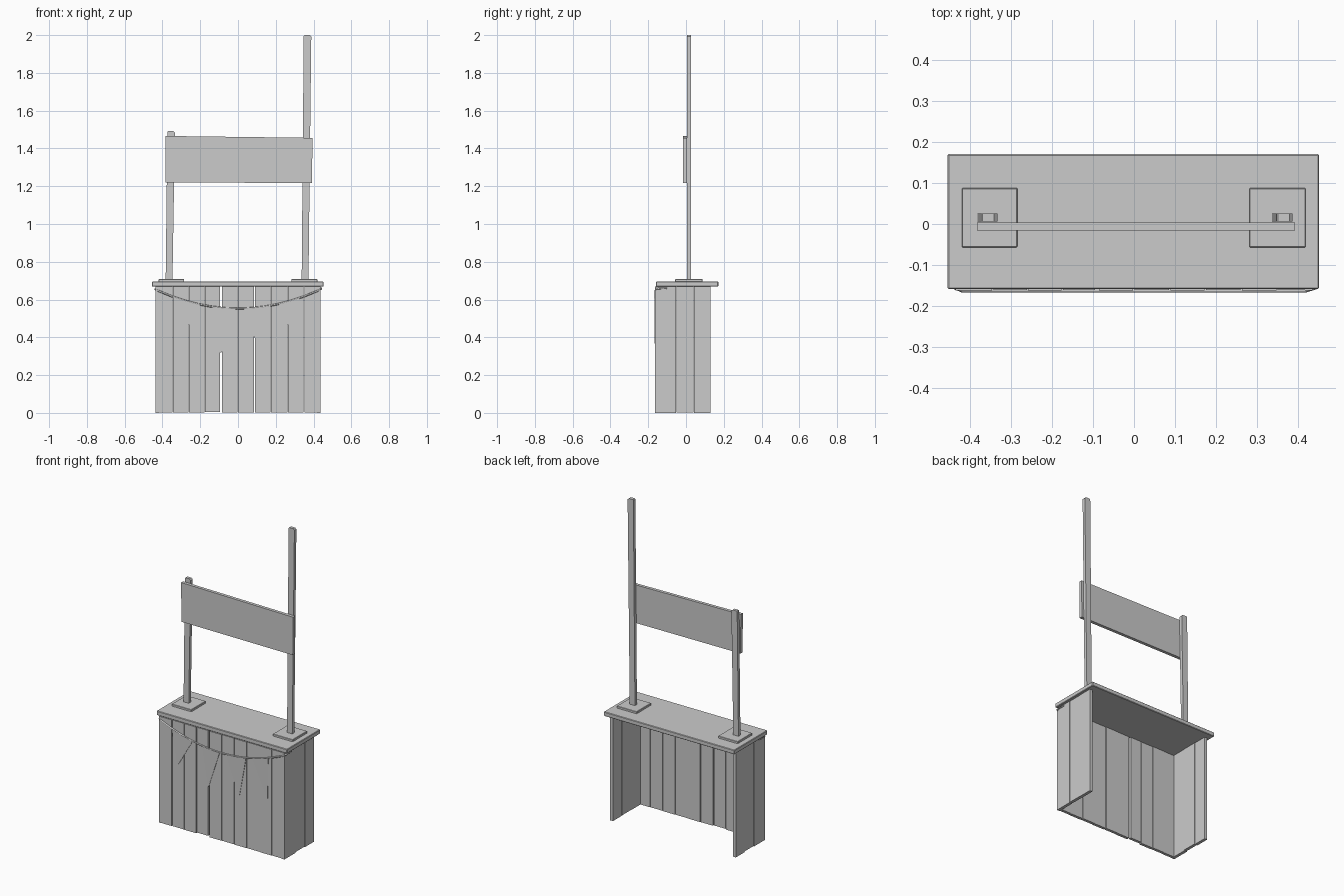
import bpy
import bmesh
from mathutils import Vector

cube = bpy.data.objects.get("Cube")
if cube:
    bpy.data.objects.remove(cube, do_unlink=True)

grey = bpy.data.materials.new("plain grey")
grey.use_nodes = True
COLOUR = (0.6, 0.6, 0.6, 1)
grey.diffuse_color = COLOUR
grey.node_tree.nodes["Principled BSDF"].inputs["Base Color"].default_value = COLOUR


def prism(name, outline, y0, y1, lean=0.0):
    """Extrude an (x, z) outline from y0 to y1; lean pushes the low points back."""
    bm = bmesh.new()
    top = max(z for x, z in outline)
    rings = [[bm.verts.new((x, y + lean * (top - z), z)) for x, z in outline] for y in (y0, y1)]
    bm.faces.new(rings[0])
    bm.faces.new(rings[1][::-1])
    n = len(outline)
    for i in range(n):
        j = (i + 1) % n
        bm.faces.new((rings[0][i], rings[1][i], rings[1][j], rings[0][j]))
    bmesh.ops.recalc_face_normals(bm, faces=bm.faces)
    mesh = bpy.data.meshes.new(name)
    bm.to_mesh(mesh)
    bm.free()
    mesh.materials.append(grey)
    obj = bpy.data.objects.new(name, mesh)
    bpy.context.collection.objects.link(obj)
    return obj


def box(name, x0, x1, y0, y1, z0, z1, bevel=0.0):
    obj = prism(name, [(x0, z0), (x1, z0), (x1, z1), (x0, z1)], y0, y1)
    if bevel:
        mod = obj.modifiers.new("worn edges", "BEVEL")
        mod.width = bevel
        mod.segments = 1
    return obj


# Front boards, with one open gap and slightly uneven faces
seams = [-0.435, -0.345, -0.26, -0.175, -0.086, 0.0, 0.088, 0.175, 0.263, 0.35, 0.435]
for i, (a, b) in enumerate(zip(seams, seams[1:])):
    gap = 0.010 if i == 3 else 0.002
    step = 0.002 * (i % 2)
    box(f"front_board_{i + 1}", a + 0.001, b - gap, -0.163 + step, -0.145 + step,
        0.006 if i == 3 else 0.001, 0.668)

# Side boards
side_seams = [-0.163, -0.05, 0.043, 0.131]
for side, sign in (("left", 1), ("right", -1)):
    for i, (a, b) in enumerate(zip(side_seams, side_seams[1:])):
        step = 0.002 * (i % 2)
        xs = sorted((sign * (0.418 - step), sign * (0.437 - step)))
        box(f"{side}_side_board_{i + 1}", *xs, a, b - 0.002, 0.003 * (i % 2), 0.668)

# Counter top and the post bases
box("counter_top", -0.456, 0.453, -0.159, 0.171, 0.668, 0.695, 0.003)
box("left_post_base", 0.282, 0.42, -0.057, 0.088, 0.69, 0.708, 0.002)
box("right_post_base", -0.421, -0.285, -0.057, 0.088, 0.69, 0.708, 0.002)


# Leaning posts with clipped tops
def post(name, low, high, height):
    c = 0.008
    prism(name, [(low, 0.7), (low + 0.036, 0.7), (high + 0.04, height - c),
                 (high + 0.04 - c, height), (high + c / 2, height), (high, height - c / 2)],
          0.006, 0.026)


post("left_post", 0.337, 0.348, 2.0)
post("right_post", -0.383, -0.374, 1.492)

# Sign board
prism("sign_board", [(-0.383, 1.22), (0.392, 1.217), (0.394, 1.456), (-0.384, 1.466)],
      -0.016, 0.004)

# Sagging rope whose ends wrap round the counter
rope = bpy.data.curves.new("bunting_rope", "CURVE")
rope.dimensions = "3D"
rope.bevel_depth = 0.005
rope.bevel_resolution = 1
rope.use_fill_caps = True
path = [(-0.438, -0.10, 0.655), (-0.436, -0.157, 0.653)]
for i in range(13):
    x = -0.42 + 0.07 * i
    path.append((x, -0.163, 0.552 + 0.53 * x * x))
path += [(0.442, -0.157, 0.658), (0.44, -0.10, 0.66)]
spline = rope.splines.new("POLY")
spline.points.add(len(path) - 1)
for point, co in zip(spline.points, path):
    point.co = (*Vector(co), 1)
rope.materials.append(grey)
bpy.context.collection.objects.link(bpy.data.objects.new("bunting_rope", rope))

# Triangular flags hanging from the rope: left top, right top, tip x, tip z
flags = [(-0.345, -0.20, -0.305, 0.40), (-0.135, -0.012, -0.092, 0.32),
         (0.03, 0.172, 0.122, 0.32), (0.215, 0.325, 0.318, 0.355)]
for i, (a, b, tip, low) in enumerate(flags):
    outline = [(a, 0.552 + 0.53 * a * a), (tip - 0.004, low), (tip + 0.004, low),
               (b, 0.552 + 0.53 * b * b)]
    prism(f"bunting_flag_{i + 1}", outline, -0.167, -0.163, 0.008)
